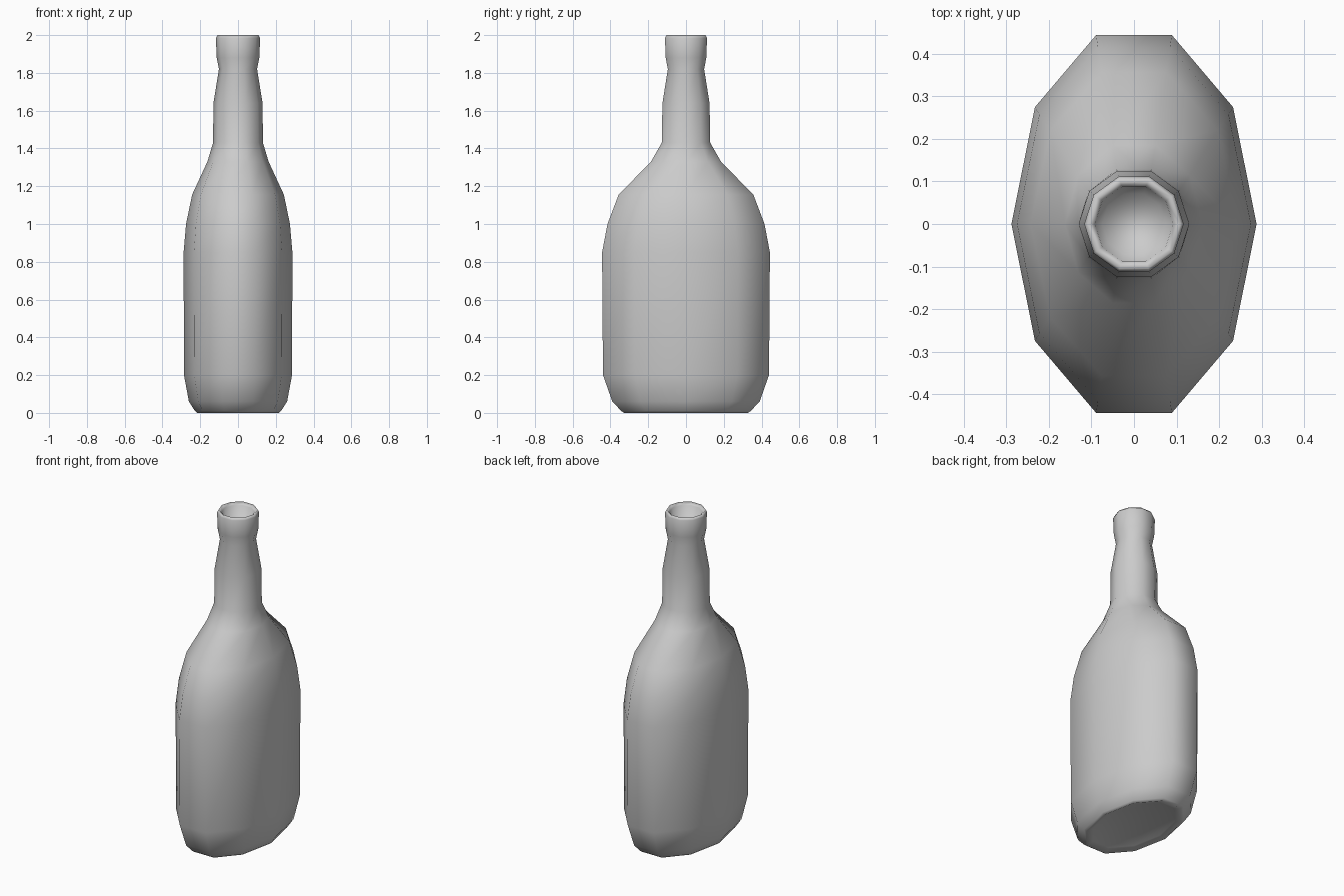
import bpy, bmesh, math

if "Cube" in bpy.data.objects:
    bpy.data.objects.remove(bpy.data.objects["Cube"])

SIDES = 10
# Elliptical rings from base rim up to the lip and into the mouth: z, x radius, y radius
RINGS = [
    (0.015, 0.185, 0.30),
    (0.00, 0.215, 0.345), (0.01, 0.228, 0.36), (0.06, 0.26, 0.41),
    (0.20, 0.286, 0.462), (0.85, 0.288, 0.467), (1.00, 0.275, 0.437),
    (1.155, 0.243, 0.375), (1.33, 0.162, 0.195), (1.43, 0.132, 0.135),
    (1.64, 0.130, 0.131), (1.82, 0.101, 0.101), (1.88, 0.113, 0.113),
    (1.985, 0.117, 0.117), (2.00, 0.109, 0.109), (1.985, 0.092, 0.092),
    (1.90, 0.075, 0.075),
]

bm = bmesh.new()

# Body, neck, lip and mouth as one lofted skin
loops = []
for z, rx, ry in RINGS:
    loops.append([bm.verts.new((rx * math.cos(2 * math.pi * i / SIDES),
                                ry * math.sin(2 * math.pi * i / SIDES), z))
                  for i in range(SIDES)])
for lower, upper in zip(loops, loops[1:]):
    for i in range(SIDES):
        j = (i + 1) % SIDES
        bm.faces.new((lower[i], lower[j], upper[j], upper[i]))

# Recessed base and mouth floor
bm.faces.new(loops[0][::-1])
bm.faces.new(loops[-1])
bmesh.ops.recalc_face_normals(bm, faces=bm.faces)
for f in bm.faces:
    f.smooth = True

mesh = bpy.data.meshes.new("bottle")
bm.to_mesh(mesh)
bm.free()
bottle = bpy.data.objects.new("bottle", mesh)
bpy.context.collection.objects.link(bottle)
